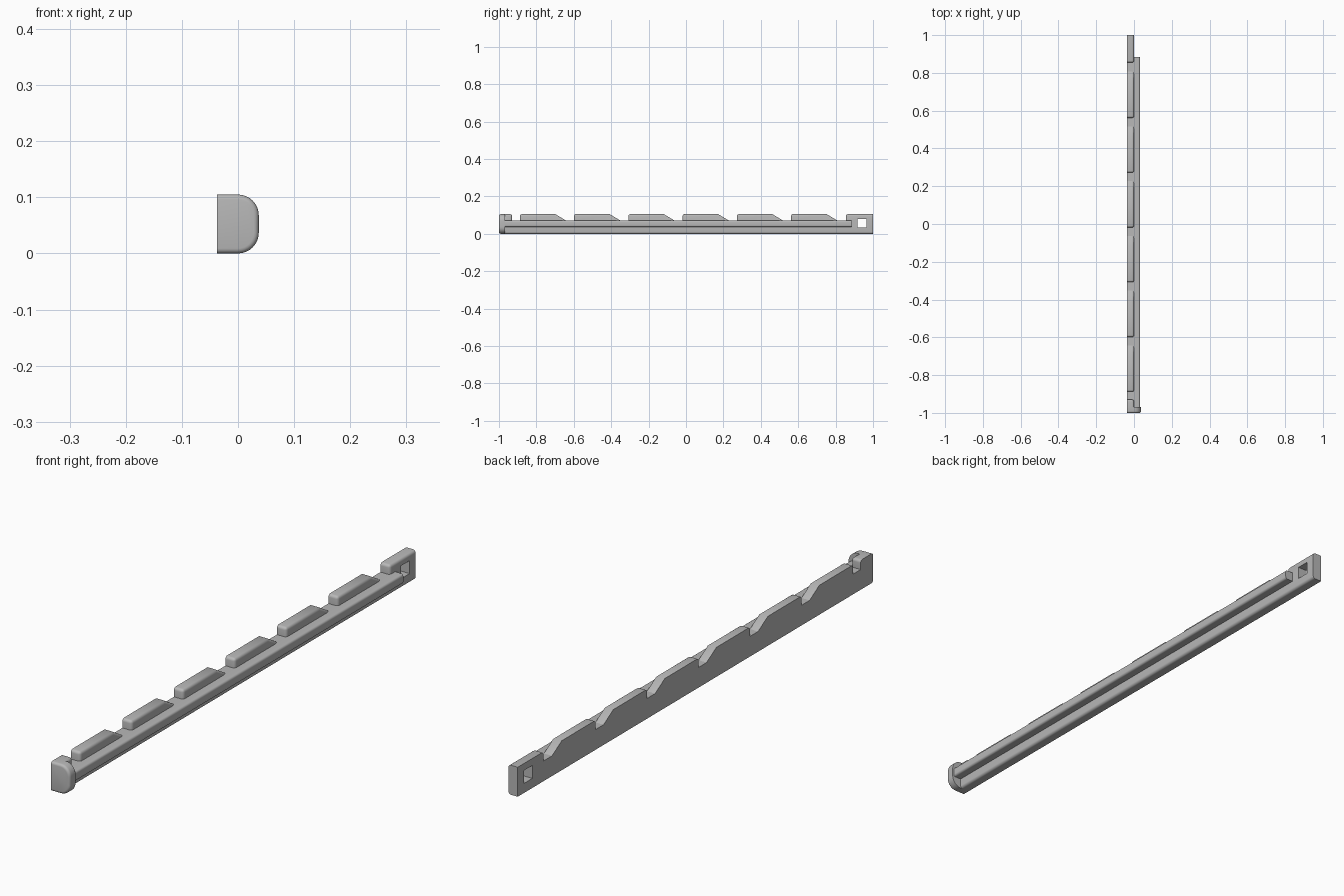
import bpy
import bmesh
import math
from mathutils import Vector

if "Cube" in bpy.data.objects:
    bpy.data.objects.remove(bpy.data.objects["Cube"])

grey = bpy.data.materials.new("plain grey")
grey.use_nodes = True
COLOUR = (0.48, 0.48, 0.48, 1)
grey.diffuse_color = COLOUR
grey.node_tree.nodes["Principled BSDF"].inputs["Base Color"].default_value = COLOUR

BACK, FACE, EDGE = -0.037, 0.0, 0.037   # wall back, wall face, widest point
TOP, FLOOR = 0.105, 0.072               # tooth tops, notch floors


def prism(name, points, depth, rounded=None, radius=0.01):
    """Extrude a closed outline by a vector and round the edges chosen by a rule."""
    bm = bmesh.new()
    base = bm.faces.new([bm.verts.new(p) for p in points])
    side = bmesh.ops.extrude_face_region(bm, geom=[base])["geom"]
    moved = [v for v in side if isinstance(v, bmesh.types.BMVert)]
    bmesh.ops.translate(bm, verts=moved, vec=Vector(depth))
    bmesh.ops.recalc_face_normals(bm, faces=bm.faces)
    if rounded:
        edges = [e for e in bm.edges if rounded(e.verts[0].co, e.verts[1].co)]
        bmesh.ops.bevel(bm, geom=edges, offset=radius, segments=4,
                        profile=0.5, affect='EDGES', clamp_overlap=True)
    mesh = bpy.data.meshes.new(name)
    bm.to_mesh(mesh)
    bm.free()
    obj = bpy.data.objects.new(name, mesh)
    bpy.context.collection.objects.link(obj)
    mesh.materials.append(grey)
    return obj


def wall_part(name, outline, rounded=None, radius=0.01, x0=BACK, x1=FACE):
    """Prism from a (y, z) outline, running from x0 to x1."""
    return prism(name, [(x0, y, z) for y, z in outline], (x1 - x0, 0, 0), rounded, radius)


def box(y0, y1, z0, z1):
    return [(y0, z0), (y1, z0), (y1, z1), (y0, z1)]


def near(a, b):
    return abs(a - b) < 1e-4


# Long wall with a rounded lower front edge
wall = wall_part("wall", box(-0.97, 1, 0, FLOOR),
                 lambda a, b: near(a.x, FACE) and near(b.x, FACE) and a.z + b.z < 0.001)

# Side flange, rounded on its outer edges
flange = wall_part("flange", box(-0.975, 0.885, 0.037, FLOOR),
                   lambda a, b: near(a.x, 0.032) and near(b.x, 0.032) and not near(a.z, b.z) is False
                   and abs(a.y - b.y) > 0.1, 0.008, x0=-0.005, x1=0.032)


# Teeth: upright rounded front, ramp behind
def tooth_rule(start):
    def rule(a, b):
        on_face = near(a.x, FACE) and near(b.x, FACE) and a.z + b.z > 2 * FLOOR + 0.001
        front_top = all(near(p.y, start) and near(p.z, TOP) for p in (a, b))
        return on_face or front_top
    return rule


for i in range(6):
    y = -0.888 + 0.29 * i
    outline = [(y, FLOOR), (y + 0.245, FLOOR), (y + 0.19, TOP), (y, TOP)]
    wall_part(f"tooth_{i + 1}", outline, tooth_rule(y))

# Small block behind the end cap
wall_part("cap_block", box(-0.975, -0.93, FLOOR, TOP), tooth_rule(-0.93))


# Raised far end
def end_rule(a, b):
    return tooth_rule(0.855)(a, b) and not (near(a.y, 1) and near(b.y, 1))


end_block = wall_part("end_block", box(0.855, 1, FLOOR, TOP), end_rule)

# Square hole through the far end
cutter = wall_part("hole_cutter", box(0.918, 0.966, 0.034, 0.08), x0=-0.1, x1=0.1)
cutter.hide_render = True
for obj in (wall, end_block):
    cut = obj.modifiers.new("hole", 'BOOLEAN')
    cut.operation = 'DIFFERENCE'
    cut.solver = 'EXACT'
    cut.object = cutter
    bpy.context.view_layer.objects.active = obj
    bpy.ops.object.modifier_apply(modifier=cut.name)
bpy.data.objects.remove(cutter)

# D-shaped end cap with a softened front rim
R = 0.037
profile = [(BACK, 0), (FACE, 0)]
for zc, first in ((R, -90), (TOP - R, 0)):
    for k in range(9):
        t = math.radians(first + k * 90 / 8)
        p = (R * math.cos(t), zc + R * math.sin(t))
        if (Vector(p) - Vector(profile[-1])).length > 1e-4:
            profile.append(p)
profile.append((BACK, TOP))
prism("end_cap", [(x, -1, z) for x, z in profile], (0, 0.032, 0),
      lambda a, b: near(a.y, -1) and near(b.y, -1) and not (near(a.x, BACK) and near(b.x, BACK)),
      0.009)

# Smooth the rounded edges, keep the corners crisp
bpy.ops.object.select_all(action='DESELECT')
for obj in bpy.context.collection.objects:
    if obj.type == 'MESH' and grey.name in obj.data.materials:
        obj.select_set(True)
        bpy.context.view_layer.objects.active = obj
bpy.ops.object.shade_smooth_by_angle(angle=math.radians(32))
